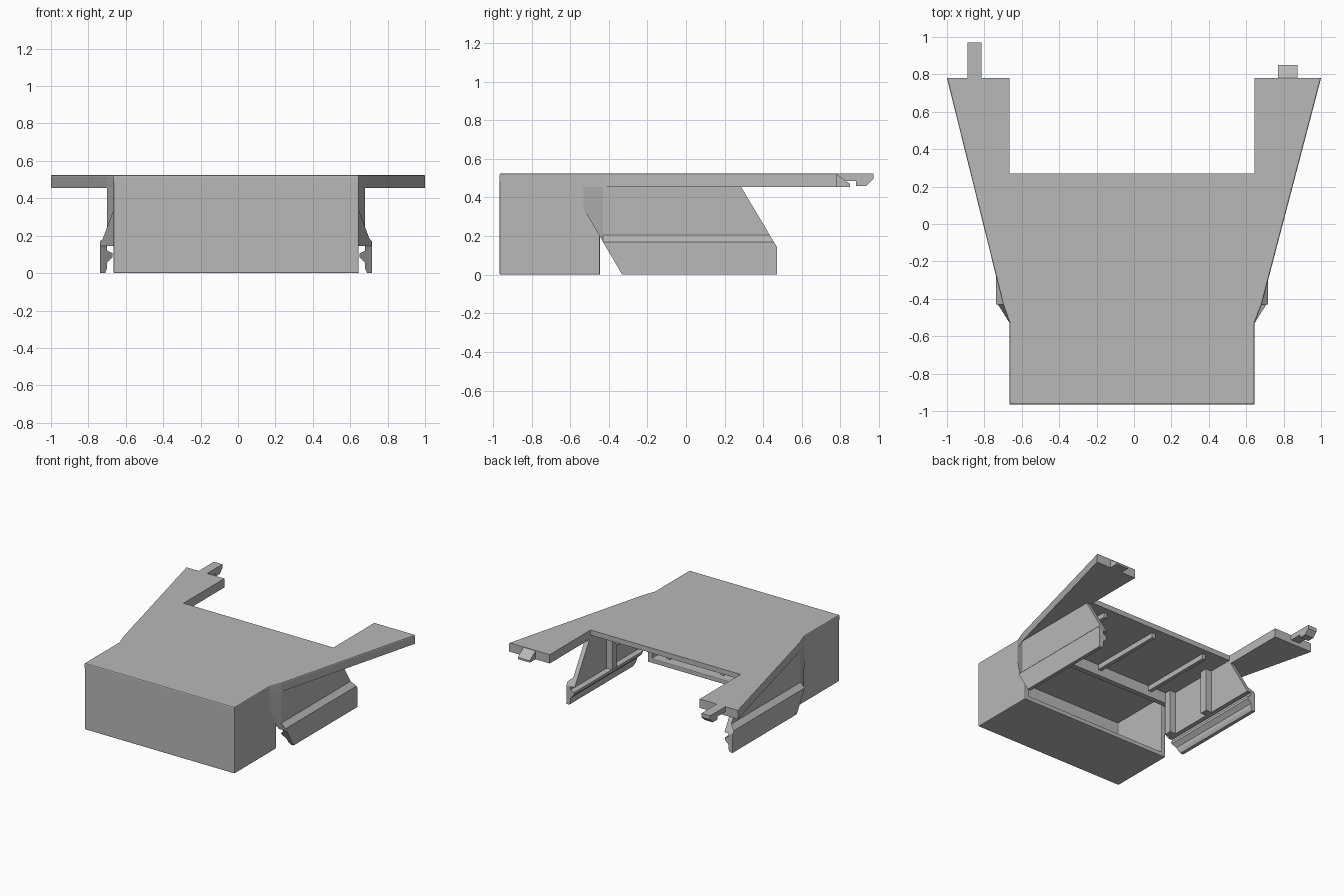
import bpy, bmesh
from mathutils import Vector

if "Cube" in bpy.data.objects:
    bpy.data.objects.remove(bpy.data.objects["Cube"], do_unlink=True)

grey = bpy.data.materials.new("plain_grey")
grey.use_nodes = True
GREY = (0.48, 0.48, 0.48, 1)
grey.diffuse_color = GREY
grey.node_tree.nodes["Principled BSDF"].inputs["Base Color"].default_value = GREY

CX = -0.01          # centre line of the body
HALF = 0.655        # half width of the body
FRONT, BACK = -0.965, 0.27
TOP, DECK_LOW, ARM_LOW = 0.525, 0.485, 0.455
WALL = 0.035


def loft(name, start, end, round_edge=None):
    """Closed solid between two matching rings; round_edge picks edges to bevel."""
    bm = bmesh.new()
    a = [bm.verts.new(p) for p in start]
    b = [bm.verts.new(p) for p in end]
    n = len(a)
    bm.faces.new(a)
    bm.faces.new(b[::-1])
    for i in range(n):
        j = (i + 1) % n
        bm.faces.new((a[i], b[i], b[j], a[j]))
    bmesh.ops.recalc_face_normals(bm, faces=bm.faces)
    if round_edge:
        edges = [e for e in bm.edges if round_edge(e.verts[0].co, e.verts[1].co)]
        bmesh.ops.bevel(bm, geom=edges, offset=0.008, segments=2,
                        profile=0.5, affect='EDGES')
    return finish(name, bm)


def finish(name, bm):
    mesh = bpy.data.meshes.new(name)
    bm.to_mesh(mesh)
    bm.free()
    mesh.materials.append(grey)
    obj = bpy.data.objects.new(name, mesh)
    bpy.context.collection.objects.link(obj)
    return obj


def slab(name, outline, z0, z1, round_edge=None):
    return loft(name, [(x, y, z0) for x, y in outline],
                [(x, y, z1) for x, y in outline], round_edge)


def box(name, x0, x1, y0, y1, z0, z1):
    return slab(name, [(x0, y0), (x1, y0), (x1, y1), (x0, y1)], z0, z1)


def side_prism(name, x0, x1, profile):
    return loft(name, [(x0, y, z) for y, z in profile],
                [(x1, y, z) for y, z in profile])


# Deck with its two rear arms
left, right = CX + HALF, CX - HALF
deck = [(right, FRONT), (left, FRONT), (left, -0.53), (0.683, -0.43),
        (1.0, 0.78), (left, 0.78), (left, BACK), (right, BACK),
        (right, 0.78), (-1.0, 0.78), (-0.70, -0.43), (right, -0.53)]
slab("deck", deck, DECK_LOW, TOP,
     lambda p, q: p.z > 0.52 and q.z > 0.52 and min(p.y, q.y) < -0.4)

# Thicker underside of each arm and flange
for name, x, flare, tip in (("left_arm", left, 0.683, 1.0),
                            ("right_arm", right, -0.70, -1.0)):
    slab(name, [(x, -0.53), (flare, -0.43), (tip, 0.78), (x, 0.78)],
         ARM_LOW, DECK_LOW + 0.002)

# Hollow front housing, open at the back and closed by the deck above
bm = bmesh.new()
bmesh.ops.create_cube(bm, size=1)
for v in bm.verts:
    v.co = Vector((CX + v.co.x * 2 * HALF,
                   FRONT if v.co.y < 0 else -0.445,
                   0 if v.co.z < 0 else 0.50))
bmesh.ops.delete(bm, geom=[f for f in bm.faces if f.normal.z > 0.5 or f.normal.y > 0.5],
                 context='FACES_ONLY')
hull = finish("front_housing", bm)
shell = hull.modifiers.new("wall", 'SOLIDIFY')
shell.thickness = WALL
shell.offset = -1
shell.use_even_offset = True
soft = hull.modifiers.new("soft_edges", 'BEVEL')
soft.width = 0.006
soft.segments = 2
soft.limit_method = 'ANGLE'


# Side panels with clip rails, slanted at both ends
def front_y(x, z):
    line = -0.33 - 0.587 * z
    if x < 0.70:
        return max(line, -0.53 + (x - HALF) * 2.86)
    return line


def back_y(x, z):
    return 0.47 - 0.597 * max(0, z - 0.145)


panel = [(HALF, 0.145), (0.727, 0.145), (0.727, 0.17), (0.69, 0.205),
         (0.69, 0.48), (HALF, 0.48), (HALF, 0.34)]
clip = [(0.727, 0.145), (0.69, 0.145), (0.69, 0.12), (0.66, 0.105), (0.66, 0.085),
        (0.69, 0.055), (0.69, 0.025), (0.70, 0), (0.727, 0)]
for side, s in (("left", 1), ("right", -1)):
    for part, shape in (("panel", panel), ("clip_rail", clip)):
        loft(f"{side}_{part}",
             [(CX + s * x, front_y(x, z), z) for x, z in shape],
             [(CX + s * x, back_y(x, z), z) for x, z in shape])
    # Upright stiffeners inside the panel
    for place, y in (("front", -0.36), ("rear", 0.04)):
        xs = sorted((CX + s * 0.605, CX + s * (HALF + 0.002)))
        box(f"{side}_{place}_stiffener", *xs, y - 0.03, y + 0.03, 0.145, 0.49)

# Cross beam and ribs under the deck
box("cross_beam", right + 0.005, left - 0.005, -0.42, -0.38, 0.40, 0.49)
for i, x in enumerate((-0.47, 0, 0.45)):
    box(f"deck_rib_{i + 1}", x - 0.015, x + 0.015, -0.38, 0.22, 0.445, 0.49)

# Rear pegs: a hooked one and a wedge
side_prism("hooked_peg", -0.89, -0.815,
           [(0.76, TOP), (0.97, TOP), (0.97, 0.495), (0.935, 0.46),
            (0.88, 0.46), (0.88, 0.485), (0.76, 0.485)])
side_prism("wedge_peg", 0.77, 0.875,
           [(0.775, TOP), (0.85, 0.47), (0.85, ARM_LOW), (0.775, ARM_LOW)])
